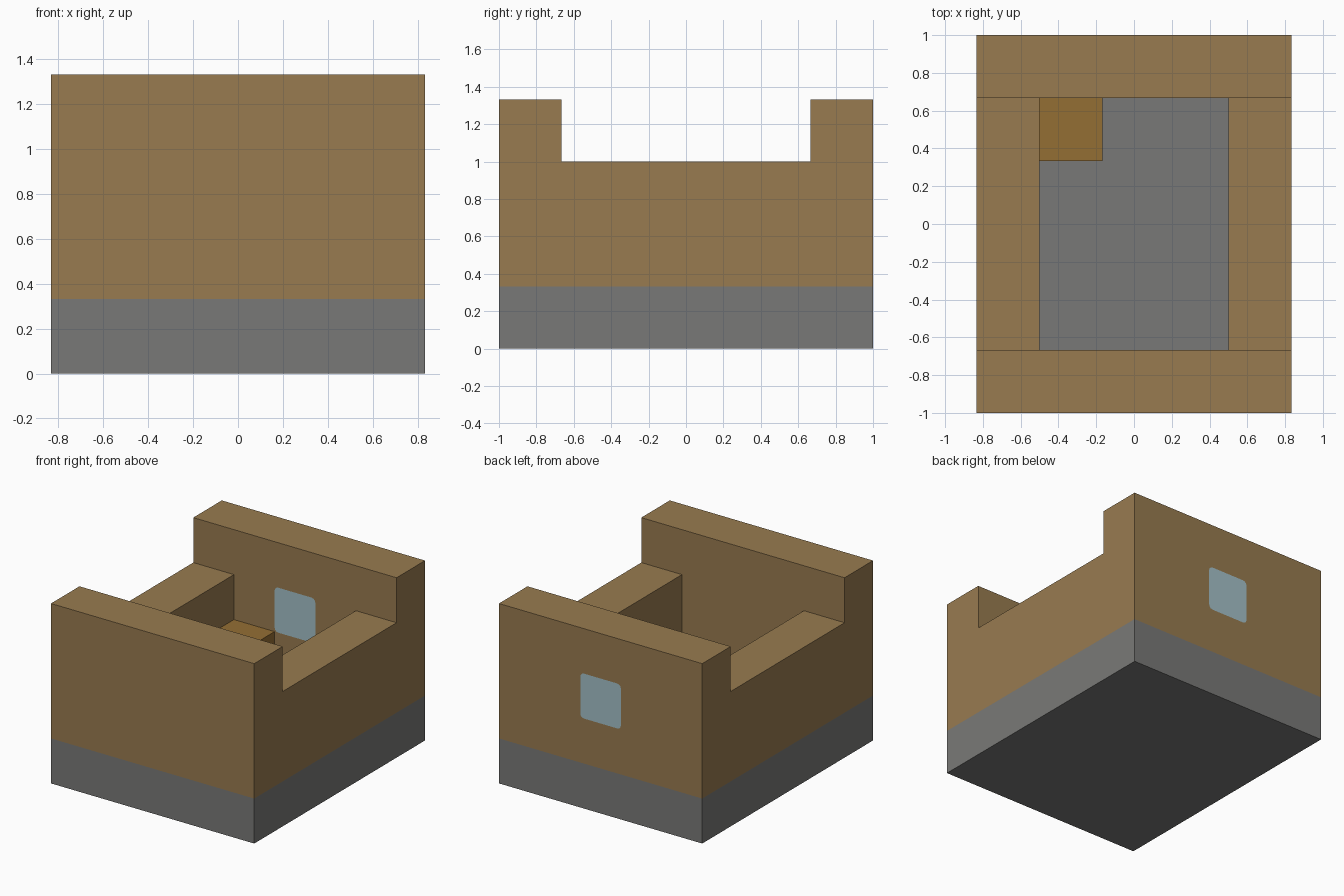
import bpy
import bmesh

U = 1 / 3  # the model sits on a grid of cubes of this size

default = bpy.data.objects.get("Cube")
if default:
    bpy.data.objects.remove(default, do_unlink=True)


def linear(c):
    c /= 255
    return c / 12.92 if c <= 0.04045 else ((c + 0.055) / 1.055) ** 2.4


def material(name, *rgb):
    mat = bpy.data.materials.new(name)
    color = (*map(linear, rgb), 1)
    mat.diffuse_color = color
    mat.use_nodes = True
    shader = next(n for n in mat.node_tree.nodes if n.type == "BSDF_PRINCIPLED")
    shader.inputs["Base Color"].default_value = color
    shader.inputs["Roughness"].default_value = 0.9
    return mat


def block(name, mat, low, high, rounding=0):
    """Box between two grid corners, optionally rounding the edges along y."""
    bm = bmesh.new()
    bmesh.ops.create_cube(bm, size=1)
    for v in bm.verts:
        v.co = [(h if c > 0 else l) * U for c, l, h in zip(v.co, low, high)]
    if rounding:
        along_y = [e for e in bm.edges
                   if abs(e.verts[0].co.y - e.verts[1].co.y) > 0.01]
        bmesh.ops.bevel(bm, geom=along_y, offset=rounding, segments=3,
                        profile=0.5, affect="EDGES")
    mesh = bpy.data.meshes.new(name)
    bm.to_mesh(mesh)
    bm.free()
    mesh.materials.append(mat)
    obj = bpy.data.objects.new(name, mesh)
    bpy.context.collection.objects.link(obj)
    return obj


stone = material("stone grey", 121, 121, 119)
planks = material("plank brown", 152, 123, 80)
chest_wood = material("chest brown", 148, 110, 52)
glass = material("window blue", 164, 193, 200)

# Stone floor slab
block("floor_slab", stone, (-2.5, -3, 0), (2.5, 3, 1))

# Tall end walls and lower side walls
block("front_wall", planks, (-2.5, -3, 1), (2.5, -2, 4))
back_wall = block("back_wall", planks, (-2.5, 2, 1), (2.5, 3, 4))
for name, x in (("right_wall", -2.5), ("left_wall", 1.5)):
    block(name, planks, (x, -2, 1), (x + 1, 2, 3))

# Window opening through the back wall, filled by a flush pane
cutter = block("window_cutter", planks, (-0.5, 1.5, 2), (0.5, 3.5, 3), 0.03)
cutter.hide_render = True
cut = back_wall.modifiers.new("window_opening", "BOOLEAN")
cut.operation = "DIFFERENCE"
cut.solver = "EXACT"
cut.object = cutter
bpy.context.view_layer.objects.active = back_wall
bpy.ops.object.modifier_apply(modifier=cut.name)
bpy.data.objects.remove(cutter, do_unlink=True)
block("window_pane", glass, (-0.5, 2, 2), (0.5, 3, 3), 0.03)

# Chest in the back corner
block("corner_chest", chest_wood, (-1.5, 1, 1), (-0.5, 2, 2))
